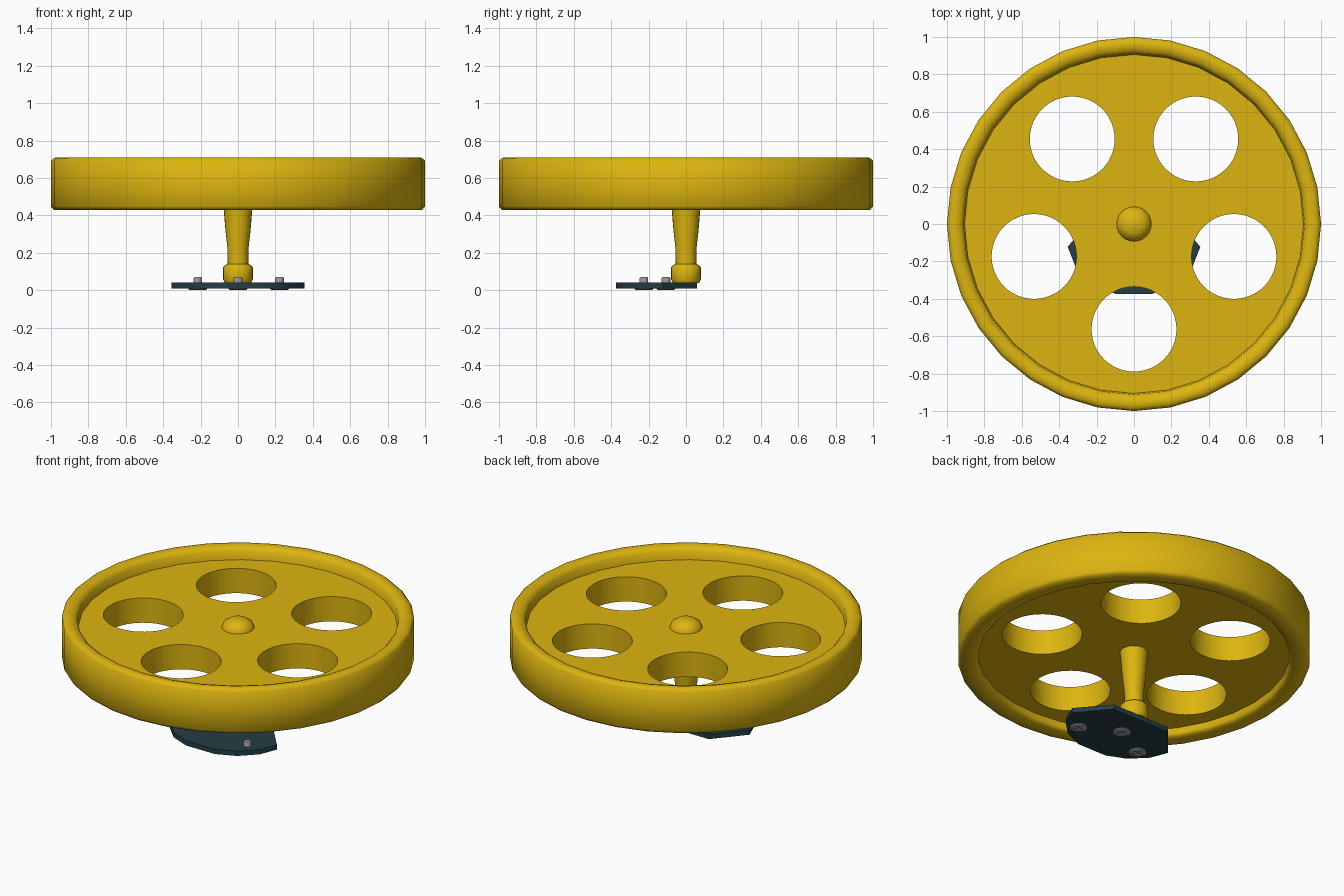
import bpy, bmesh
from math import sin, cos, pi, tau, radians

if "Cube" in bpy.data.objects:
    bpy.data.objects.remove(bpy.data.objects["Cube"], do_unlink=True)


def material(name, rgb, metallic=0.0):
    mat = bpy.data.materials.new(name)
    mat.use_nodes = True
    mat.diffuse_color = (*rgb, 1)
    bsdf = mat.node_tree.nodes["Principled BSDF"]
    bsdf.inputs["Base Color"].default_value = (*rgb, 1)
    bsdf.inputs["Metallic"].default_value = metallic
    return mat


yellow = material("yellow_paint", (0.72, 0.46, 0.005))
slate = material("slate_plate", (0.018, 0.047, 0.06))
steel = material("steel", (0.3, 0.3, 0.3))


def finish(name, bm, mat=None, angle=40):
    bmesh.ops.recalc_face_normals(bm, faces=bm.faces)
    mesh = bpy.data.meshes.new(name)
    bm.to_mesh(mesh)
    bm.free()
    obj = bpy.data.objects.new(name, mesh)
    bpy.context.collection.objects.link(obj)
    if mat:
        mesh.materials.append(mat)
    smooth(obj, angle)
    return obj


def smooth(obj, angle):
    bpy.ops.object.select_all(action='DESELECT')
    obj.select_set(True)
    bpy.context.view_layer.objects.active = obj
    bpy.ops.object.shade_smooth_by_angle(angle=radians(angle))


def lathe(name, profile, mat, sides=32, closed=False, at=(0, 0), angle=40):
    """Spin a (radius, height) profile about a vertical axis."""
    bm = bmesh.new()
    verts = [bm.verts.new((r, 0, z)) for r, z in profile]
    edges = [bm.edges.new(pair) for pair in zip(verts, verts[1:])]
    if closed:
        edges.append(bm.edges.new((verts[-1], verts[0])))
    bmesh.ops.spin(bm, geom=verts + edges, cent=(0, 0, 0), axis=(0, 0, 1),
                   angle=tau, steps=sides, use_merge=True)
    bmesh.ops.remove_doubles(bm, verts=bm.verts, dist=1e-4)
    bmesh.ops.translate(bm, verts=bm.verts, vec=(*at, 0))
    return finish(name, bm, mat, angle)


def prism(name, outline, low, high, mat=None):
    bm = bmesh.new()
    base = bm.faces.new([bm.verts.new((x, y, low)) for x, y in outline])
    top = bmesh.ops.extrude_face_region(bm, geom=[base])["geom"]
    moved = [v for v in top if isinstance(v, bmesh.types.BMVert)]
    bmesh.ops.translate(bm, verts=moved, vec=(0, 0, high - low))
    return finish(name, bm, mat, 30)


def circle(radius, sides, x=0, y=0):
    return [(x + radius * cos(tau * i / sides), y + radius * sin(tau * i / sides))
            for i in range(sides)]


def cut(obj, cutters, angle):
    for cutter in cutters:
        mod = obj.modifiers.new("cut", 'BOOLEAN')
        mod.operation = 'DIFFERENCE'
        mod.solver = 'EXACT'
        mod.object = cutter
        cutter.hide_render = True
        # Move the new cut ahead of the smoothing, then bake it
        bpy.context.view_layer.objects.active = obj
        bpy.ops.object.modifier_move_to_index(modifier=mod.name, index=0)
        bpy.ops.object.modifier_apply(modifier=mod.name)
        bpy.data.objects.remove(cutter, do_unlink=True)
    smooth(obj, angle)


# Wheel rim with softened edges
lathe("wheel_rim", [(1, 0.448), (0.985, 0.43), (0.90, 0.43), (0.885, 0.445),
                    (0.89, 0.55), (0.905, 0.63), (0.912, 0.685), (0.93, 0.702),
                    (0.955, 0.71), (0.982, 0.708), (1, 0.692)],
      yellow, closed=True, angle=60)

# Web with five round openings
web = prism("wheel_web", circle(0.93, 32), 0.48, 0.635, yellow)
holes = []
for i in range(5):
    a = -pi / 2 + i * tau / 5
    holes.append(prism("hole_cutter", circle(0.227, 48, 0.562 * cos(a), 0.562 * sin(a)),
                       0.4, 0.75))
cut(web, holes, 40)

# Hub cap, tapered shaft and foot knob
lathe("shaft", [(0, 0.69), (0.05, 0.684), (0.082, 0.663), (0.095, 0.63),
                (0.09, 0.52), (0.08, 0.48), (0.076, 0.43), (0.068, 0.33),
                (0.056, 0.22), (0.055, 0.14), (0.072, 0.132), (0.08, 0.12),
                (0.08, 0.06), (0.07, 0.038), (0, 0.036)], yellow, sides=24)

# Mounting plate, half outline mirrored across x
half = [(0.10, -0.373), (0.22, -0.322), (0.312, -0.23), (0.355, -0.122), (0.2, 0.06)]
outline = half + [(-x, y) for x, y in reversed(half)]
prism("mounting_plate", outline, 0.01, 0.04, slate)

# Screws with cross-slotted heads underneath
for n, (x, y) in enumerate([(-0.215, -0.225), (0, -0.107), (0.222, -0.225)]):
    screw = lathe(f"screw_{n + 1}",
                  [(0, 0), (0.04, 0), (0.05, 0.006), (0.05, 0.014), (0.023, 0.014),
                   (0.023, 0.064), (0.018, 0.07), (0, 0.07)], steel, sides=20, at=(x, y))
    slots = []
    for long, wide in ((0.03, 0.007), (0.007, 0.03)):
        corners = [(x + sx * long, y + sy * wide)
                   for sx, sy in ((-1, -1), (1, -1), (1, 1), (-1, 1))]
        slots.append(prism("slot_cutter", corners, -0.01, 0.009))
    cut(screw, slots, 40)
